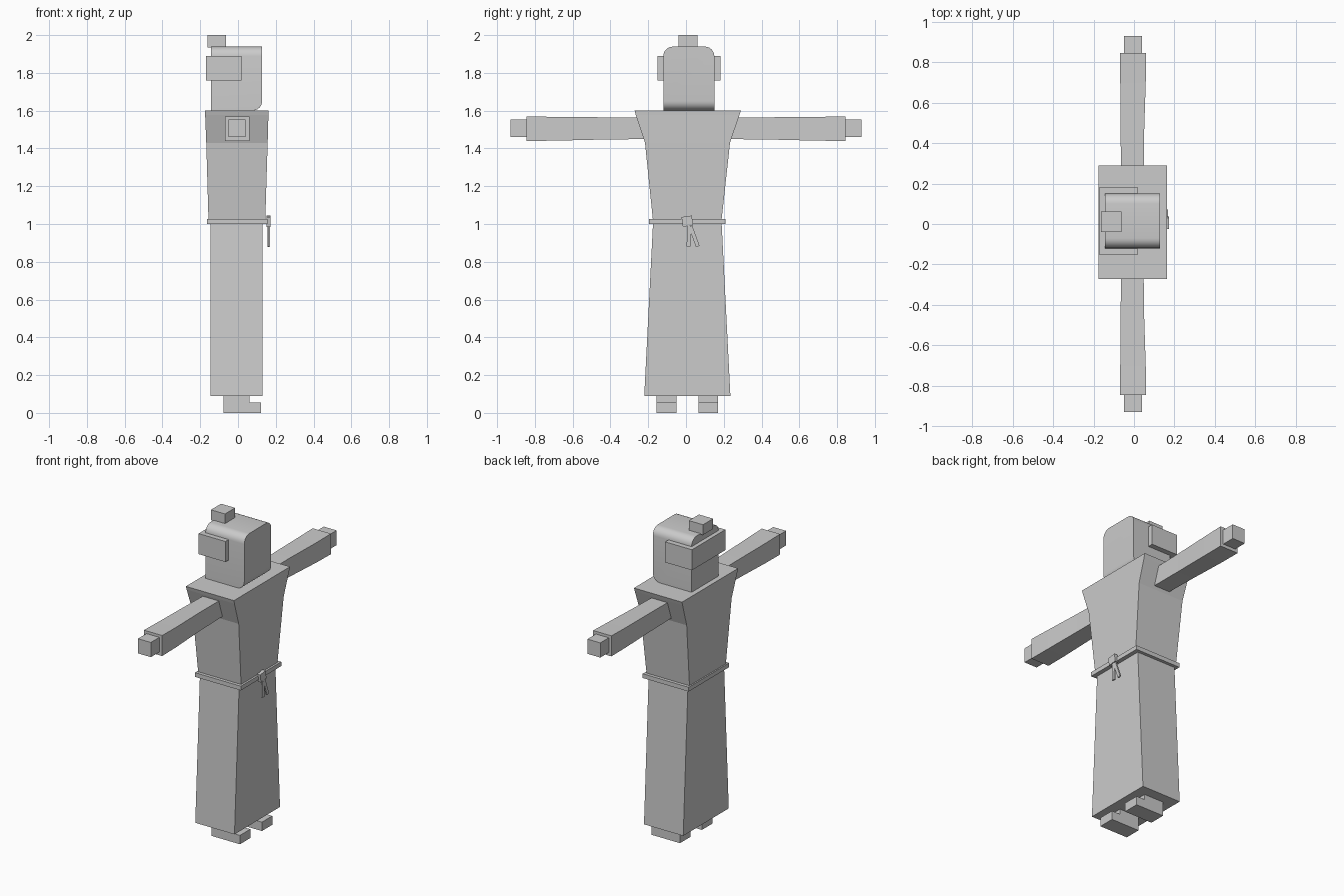
import bpy, bmesh, math
from mathutils import Matrix

cube = bpy.data.objects.get("Cube")
if cube:
    bpy.data.objects.remove(cube, do_unlink=True)

grey = bpy.data.materials.new("plain grey")
grey.use_nodes = True
grey.diffuse_color = (0.6, 0.6, 0.6, 1)
grey.node_tree.nodes["Principled BSDF"].inputs["Base Color"].default_value = (0.6, 0.6, 0.6, 1)


def finish(name, bm, smooth=False):
    bmesh.ops.recalc_face_normals(bm, faces=bm.faces)
    mesh = bpy.data.meshes.new(name)
    bm.to_mesh(mesh)
    bm.free()
    mesh.materials.append(grey)
    ob = bpy.data.objects.new(name, mesh)
    bpy.context.collection.objects.link(ob)
    if smooth:
        bpy.ops.object.select_all(action='DESELECT')
        ob.select_set(True)
        bpy.context.view_layer.objects.active = ob
        bpy.ops.object.shade_smooth_by_angle(angle=math.radians(35))
    return ob


def loft(name, sections, axis='z'):
    """Stack rectangles (pos, x0, x1, b0, b1) along z (b is y) or y (b is z)."""
    bm = bmesh.new()
    rings = []
    for pos, x0, x1, b0, b1 in sections:
        corners = [(x0, b0), (x1, b0), (x1, b1), (x0, b1)]
        rings.append([bm.verts.new((x, b, pos) if axis == 'z' else (x, pos, b))
                      for x, b in corners])
    for lo, hi in zip(rings, rings[1:]):
        for i in range(4):
            j = (i + 1) % 4
            bm.faces.new((lo[i], lo[j], hi[j], hi[i]))
    bm.faces.new(rings[0])
    bm.faces.new(rings[-1])
    return finish(name, bm)


def box(name, x, y, z):
    return loft(name, [(z[0], *x, *y), (z[1], *x, *y)])


def extrude_profile(name, points, y0, y1):
    """Extrude an x-z outline along y."""
    bm = bmesh.new()
    a, b = ([bm.verts.new((x, y, z)) for x, z in points] for y in (y0, y1))
    bm.faces.new(a)
    bm.faces.new(b)
    for i in range(len(a)):
        j = (i + 1) % len(a)
        bm.faces.new((a[i], a[j], b[j], b[i]))
    return finish(name, bm)


# Robe: flared skirt and a top that widens to the shoulders
loft("robe_skirt", [(0.09, -0.145, 0.13, -0.221, 0.235),
                    (1.015, -0.145, 0.13, -0.174, 0.188)])
loft("robe_top", [(1.01, -0.156, 0.144, -0.174, 0.187),
                  (1.43, -0.168, 0.157, -0.217, 0.233),
                  (1.578, -0.174, 0.161, -0.266, 0.283),
                  (1.6, -0.175, 0.162, -0.272, 0.29)])

# Belt with its knot and two hanging ends
box("belt", (-0.165, 0.157), (-0.196, 0.209), (1.0, 1.027))


def ribbon(name, y, z, width, height, thick, x, tilt):
    bm = bmesh.new()
    bmesh.ops.create_cube(bm, size=1)
    bm.transform(Matrix.Translation((x, y, z)) @ Matrix.Rotation(tilt, 4, 'X')
                 @ Matrix.Diagonal((thick, width, height, 1)))
    finish(name, bm)


ribbon("belt_knot", 0.007, 1.015, 0.055, 0.052, 0.022, 0.162, math.radians(8))
ribbon("belt_end_1", 0.015, 0.935, 0.02, 0.11, 0.01, 0.164, math.radians(-2))
ribbon("belt_end_2", 0.043, 0.935, 0.02, 0.115, 0.01, 0.162, math.radians(20))

# Arms, hands and feet on both sides
for side, s in (("right", -1), ("left", 1)):
    loft(side + "_sleeve", [(s * 0.19, -0.064, 0.047, 1.45, 1.562),
                            (s * 0.45, -0.066, 0.05, 1.447, 1.565),
                            (s * 0.7, -0.068, 0.058, 1.441, 1.567),
                            (s * 0.845, -0.068, 0.06, 1.44, 1.57)], 'y')
    loft(side + "_hand", [(s * 0.82, -0.05, 0.04, 1.46, 1.553),
                          (s * 0.93, -0.05, 0.04, 1.46, 1.553)], 'y')
    mid = 0.007 + s * 0.11
    extrude_profile(side + "_foot",
                    [(-0.076, 0), (0.122, 0), (0.122, 0.056), (0.062, 0.056),
                     (0.062, 0.1), (-0.076, 0.1)], mid - 0.052, mid + 0.052)

# Head: rounded top side edges and a rounded chin
bm = bmesh.new()
bmesh.ops.create_cube(bm, size=1)
bm.transform(Matrix.Translation((-0.008, 0.015, 1.77))
             @ Matrix.Diagonal((0.272, 0.27, 0.338, 1)))
rounded = []
for e in bm.edges:
    m = (e.verts[0].co + e.verts[1].co) / 2
    top_side = m.z > 1.9 and abs(m.y - 0.015) > 0.1
    chin = m.z < 1.65 and m.x > 0.1
    if top_side or chin:
        rounded.append(e)
bmesh.ops.bevel(bm, geom=rounded, offset=0.05, segments=6, profile=0.5, affect='EDGES')
finish("head", bm, smooth=True)

# Hair band around the back of the head, and the topknot
box("hair_band", (-0.17, 0.018), (-0.152, 0.183), (1.76, 1.89))
box("topknot", (-0.162, -0.063), (-0.04, 0.061), (1.935, 2.0))
